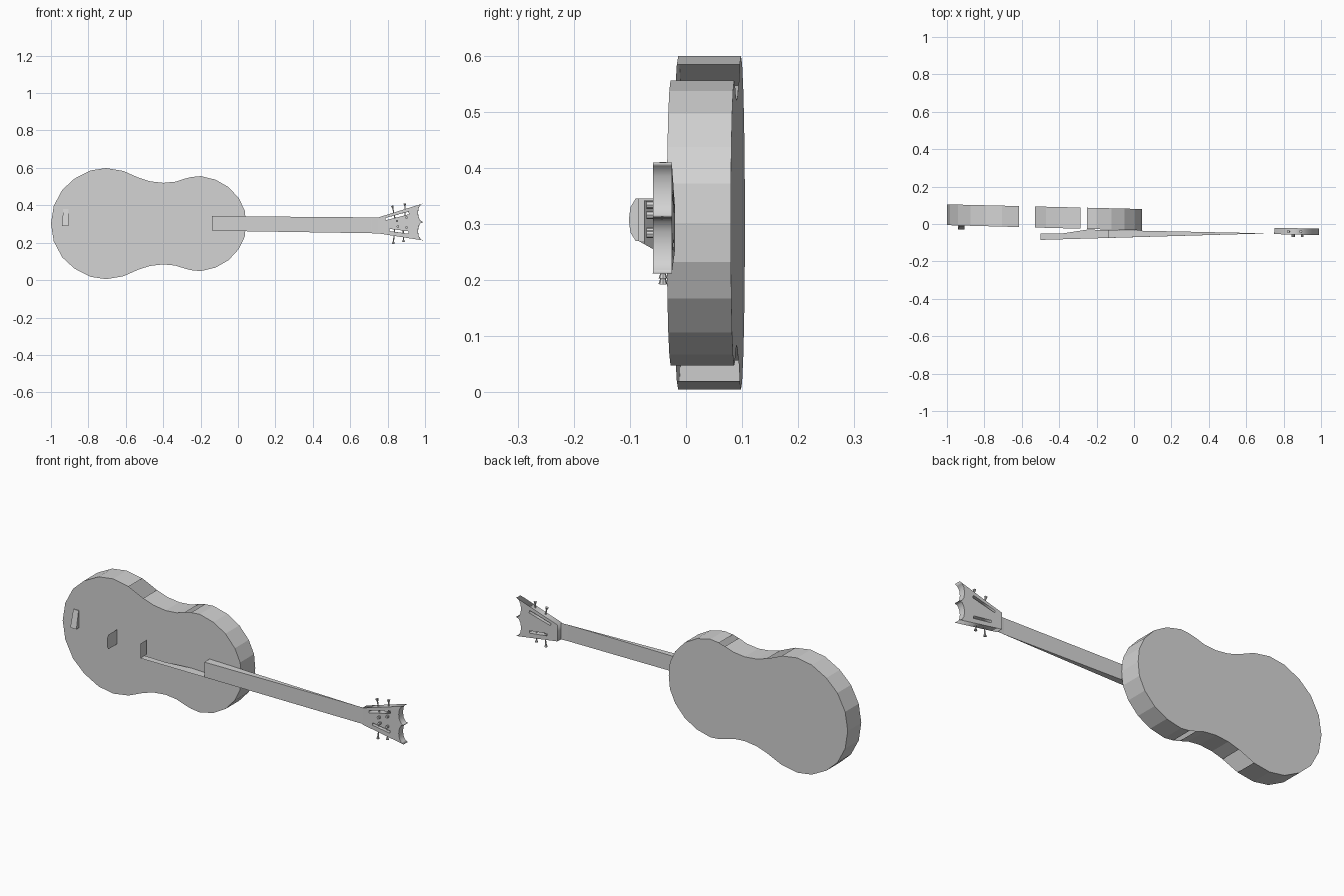
import bpy, bmesh, math
from mathutils import Vector, Matrix

cube = bpy.data.objects.get("Cube")
if cube:
    bpy.data.objects.remove(cube, do_unlink=True)

grey = bpy.data.materials.new("plain_grey")
grey.use_nodes = True
colour = (0.65, 0.65, 0.65, 1)
grey.diffuse_color = colour
grey.node_tree.nodes["Principled BSDF"].inputs["Base Color"].default_value = colour


def add_object(name, mesh):
    mesh.materials.clear()
    mesh.materials.append(grey)
    obj = bpy.data.objects.new(name, mesh)
    bpy.context.scene.collection.objects.link(obj)
    return obj


def from_polygons(name, polygons, closed=False):
    """Join polygons, welding shared corners; closed parts get outward normals."""
    bm = bmesh.new()
    for poly in polygons:
        bm.faces.new([bm.verts.new(p) for p in poly])
    bmesh.ops.remove_doubles(bm, verts=bm.verts, dist=0.0001)
    if closed:
        bmesh.ops.recalc_face_normals(bm, faces=bm.faces)
    mesh = bpy.data.meshes.new(name)
    bm.to_mesh(mesh)
    bm.free()
    return add_object(name, mesh)


def rod(name, start, end, r1, r2, sides=8):
    """Tapered cylinder between two points."""
    a, b = Vector(start), Vector(end)
    d = b - a
    bm = bmesh.new()
    turn = Vector((0, 0, 1)).rotation_difference(d).to_matrix().to_4x4()
    bmesh.ops.create_cone(bm, cap_ends=True, segments=sides, radius1=r1, radius2=r2,
                          depth=d.length, matrix=Matrix.Translation((a + b) / 2) @ turn)
    mesh = bpy.data.meshes.new(name)
    bm.to_mesh(mesh)
    bm.free()
    return add_object(name, mesh)


# Body: waisted outline mirrored about its axis, two flat sheets and rim panels
MID = 0.302
half = [(-1, 0), (-.985, .095), (-.94, .18), (-.875, .24), (-.79, .284), (-.705, .297),
        (-.615, .282), (-.53, .245), (-.47, .226), (-.40, .218), (-.335, .224),
        (-.285, .24), (-.25, .249), (-.2, .254), (-.12, .235), (-.05, .195),
        (.005, .135), (.036, .07), (.043, 0)]
open_panels = {6, 11}          # the rim is open at these steps on both sides


def front_y(x):
    return -.006 - .027 * (x + 1)


def back_y(x):
    return .105 - .024 * (x + 1)


def sheet(y_of, points):
    return [(x, y_of(x), MID + h) for x, h in points]


outline = half + [(x, -h) for x, h in half[-2:0:-1]]
panels = []
for side in (1, -1):
    for i in range(len(half) - 1):
        if i in open_panels:
            continue
        pair = [(x, h * side) for x, h in half[i:i + 2]]
        quad = sheet(front_y, pair) + sheet(back_y, pair[::-1])
        panels.append(quad[::-1] if side > 0 else quad)
from_polygons("body_front", [sheet(front_y, outline[::-1])])
from_polygons("body_back", [sheet(back_y, outline)])
from_polygons("body_rim", panels)

# Neck: tapering fingerboard, side walls and back; the overhang is an open trough


def board_y(x):
    return -.085 + .029 * (x + .5)


def low_z(x):
    return .27 - .016 * (x + .5)


def high_z(x):
    return .345 - .008 * (x + .5)


def strip(x1, y1, x2, y2):
    return [(x1, y1, low_z(x1)), (x2, y2, low_z(x2)),
            (x2, y2, high_z(x2)), (x1, y1, high_z(x1))]


HEAD, BODY_END, BOARD_END, TAIL = .75, .04, -.14, -.5
heel = [(BOARD_END, -.032), (BODY_END, -.036), (.72, -.05)]
overhang = [(TAIL, -.05), (-.38, -.05), (-.25, -.03)]
upper_side = [(BOARD_END, board_y(BOARD_END))] + heel
lower_side = [(TAIL, board_y(TAIL))] + overhang + heel
from_polygons("fingerboard", [strip(BOARD_END, board_y(BOARD_END), HEAD, board_y(HEAD))])
from_polygons("neck_upper_side", [[(x, y, high_z(x)) for x, y in upper_side[::-1]]])
from_polygons("neck_lower_side", [[(x, y, low_z(x)) for x, y in lower_side]])
from_polygons("neck_back", [strip(*heel[1], *heel[2])[::-1]])
from_polygons("neck_tail_cap", [strip(TAIL, 0, TAIL, 0) and
                                [(TAIL, board_y(TAIL), low_z(TAIL)), (TAIL, board_y(TAIL), high_z(TAIL)),
                                 (TAIL, -.035, high_z(TAIL)), (TAIL, -.035, low_z(TAIL))]])

# Headstock: outline with scooped end and two slots, extruded
scoops = []
for centre in (.36, .262):
    for k in range(7):
        a = math.pi * k / 6
        scoops.append((.99 - .028 * math.sin(a), centre + .05 * math.cos(a)))
head = [(HEAD, .25), (HEAD, .335)] + scoops
upper_slot = [(.79, .32), (.788, .332), (.912, .366), (.915, .352)]
lower_slot = [(.81, .262), (.81, .274), (.912, .261), (.912, .248)]
curve = bpy.data.curves.new("headstock_outline", "CURVE")
curve.dimensions = "2D"
curve.fill_mode = "BOTH"
curve.extrude = .017
for loop in (head, upper_slot, lower_slot):
    spline = curve.splines.new("POLY")
    spline.points.add(len(loop) - 1)
    for point, (x, z) in zip(spline.points, loop):
        point.co = (x - HEAD, z, 0, 1)
    spline.use_cyclic_u = True
temp = bpy.data.objects.new("headstock_outline", curve)
mesh = bpy.data.meshes.new_from_object(temp)
bpy.data.objects.remove(temp)
mesh.transform(Matrix.Translation((HEAD, -.037, 0)) @ Matrix.Rotation(-.022, 4, "Z")
               @ Matrix.Rotation(math.pi / 2, 4, "X"))
add_object("headstock", mesh)

# Tuning pegs: shaft across each slot with a flared button
pegs = [((.84, .325), (.825, .398)), ((.893, .34), (.892, .41)),
        ((.838, .275), (.83, .193)), ((.883, .27), (.885, .203))]
for i, (inner, outer) in enumerate(pegs):
    a = Vector((inner[0], -.041, inner[1]))
    b = Vector((outer[0], -.041, outer[1]))
    rod(f"peg_shaft_{i}", a, b, .003, .003)
    rod(f"peg_button_{i}", a.lerp(b, .8), b, .003, .008)

# String posts on the face of the headstock
for i, (x, z) in enumerate([(.85, .316), (.9, .334), (.855, .287), (.9, .282)]):
    rod(f"string_post_{i}", (x, -.05, z), (x, -.07, z), .007, .007)

# Upright saddle plate with a rounded front edge
saddle = [(-.02, .27), (-.02, .345), (-.09, .345), (-.099, .33),
          (-.102, .307), (-.099, .285), (-.09, .27)]
from_polygons("saddle", [[(-.68, y, z) for y, z in saddle[::-1]]])

# Bridge: small wedge on the lower bout
base = [(-.935, .38), (-.905, .38), (-.905, .29), (-.94, .29)]
lower = [(x, front_y(x), z) for x, z in base]
upper = [(x, -.012 if z > .33 else -.03, z) for x, z in base]
sides = [[lower[i], lower[(i + 1) % 4], upper[(i + 1) % 4], upper[i]] for i in range(4)]
from_polygons("bridge", [lower, upper] + sides, closed=True)
